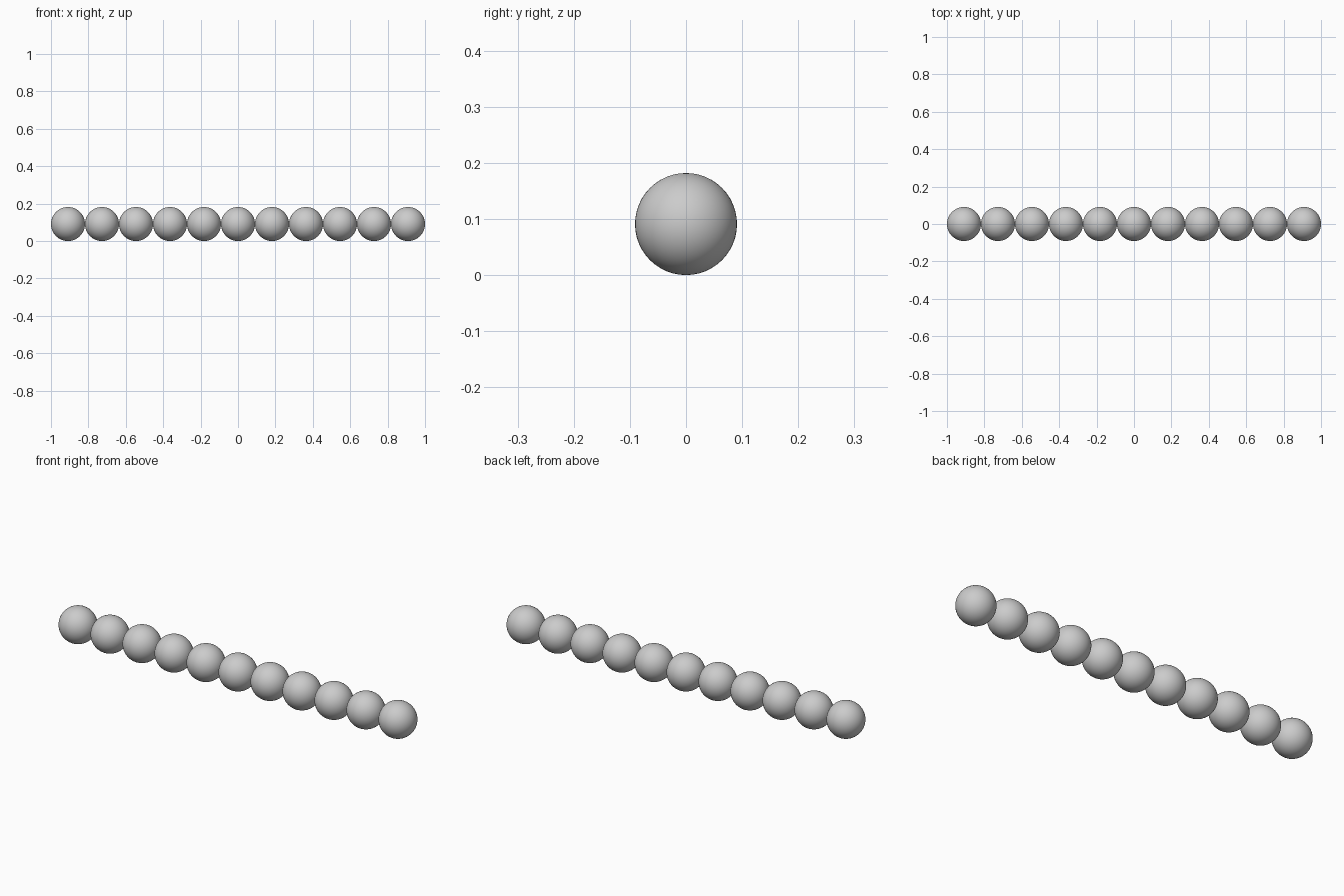
import bpy

if "Cube" in bpy.data.objects:
    bpy.data.objects.remove(bpy.data.objects["Cube"])

COUNT = 11
R = 1 / COUNT  # touching beads fill a length of 2

# Row of touching round beads along x
for i in range(COUNT):
    x = (i - (COUNT - 1) / 2) * 2 * R
    bpy.ops.mesh.primitive_uv_sphere_add(segments=48, ring_count=24, radius=R, location=(x, 0, R))
    bead = bpy.context.object
    bead.name = f"bead_{i + 1}"
    bpy.ops.object.shade_smooth()
